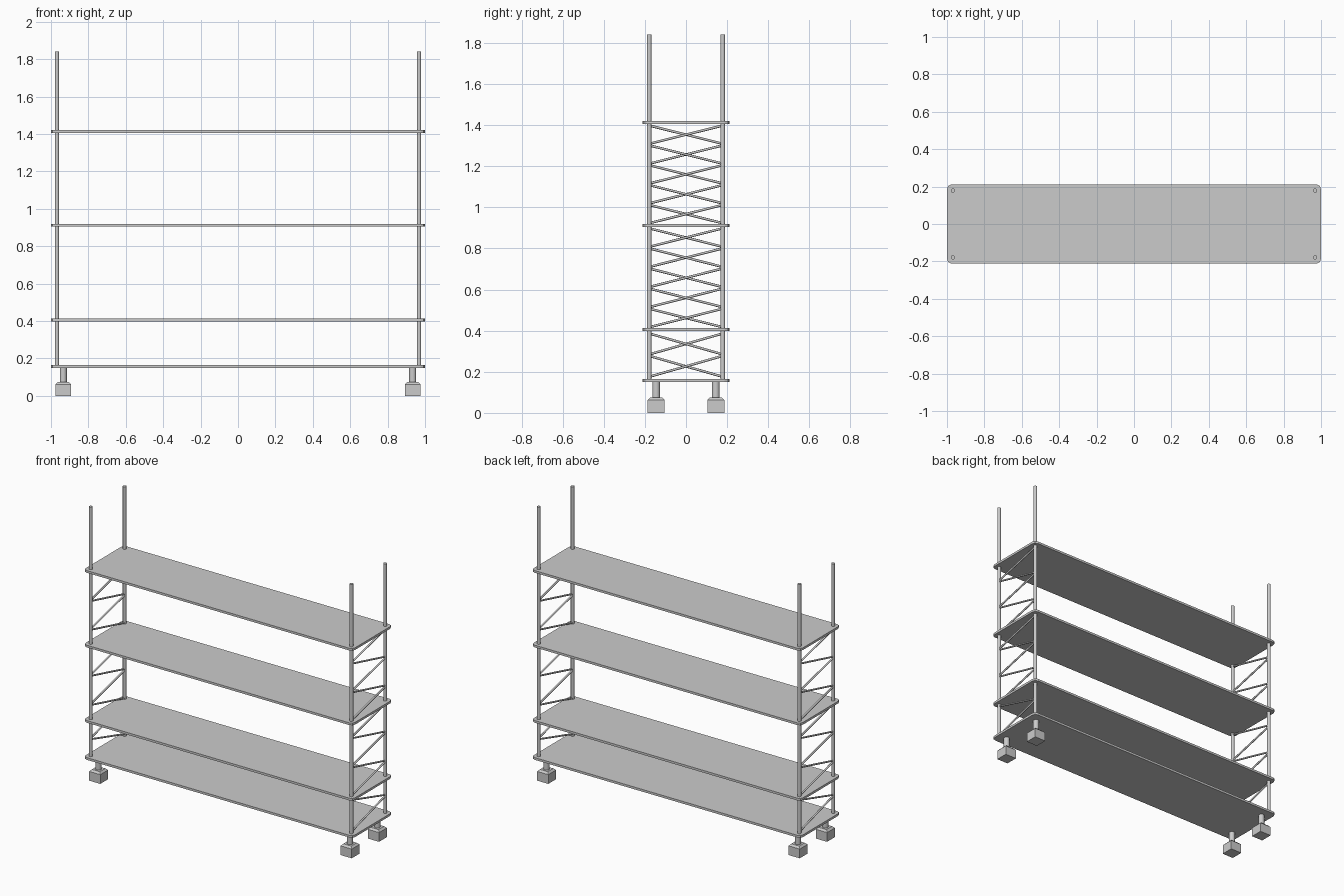
import bpy, bmesh, math
from mathutils import Vector

if "Cube" in bpy.data.objects:
    bpy.data.objects.remove(bpy.data.objects["Cube"])


def make_object(name, bm):
    bmesh.ops.recalc_face_normals(bm, faces=bm.faces)
    mesh = bpy.data.meshes.new(name)
    bm.to_mesh(mesh)
    bm.free()
    obj = bpy.data.objects.new(name, mesh)
    bpy.context.collection.objects.link(obj)
    return obj


def add_rod(bm, a, b, radius, sides):
    a, b = Vector(a), Vector(b)
    d = b - a
    made = bmesh.ops.create_cone(bm, cap_ends=True, segments=sides,
                                 radius1=radius, radius2=radius, depth=d.length)
    rot = Vector((0, 0, 1)).rotation_difference(d).to_matrix()
    for v in made["verts"]:
        v.co = rot @ v.co + (a + b) / 2
    for f in {f for v in made["verts"] for f in v.link_faces}:
        f.smooth = len(f.verts) == 4


def rod(name, a, b, radius, sides=12):
    bm = bmesh.new()
    add_rod(bm, a, b, radius, sides)
    return make_object(name, bm)


# Shelves: thin boards with slightly rounded corners
for i, z in enumerate((0.157, 0.406, 0.912, 1.413)):
    bm = bmesh.new()
    bmesh.ops.create_cube(bm, size=1)
    for v in bm.verts:
        v.co = (v.co.x * 2, v.co.y * 0.424, v.co.z * 0.015 + z)
    upright = [e for e in bm.edges if abs(e.verts[0].co.z - e.verts[1].co.z) > 0.01]
    bmesh.ops.bevel(bm, geom=upright, offset=0.025, segments=2,
                    profile=0.5, affect='EDGES')
    make_object(f"shelf_{i + 1}", bm)

for sx in (-1, 1):
    side = "right" if sx > 0 else "left"
    for sy in (-1, 1):
        place = f"{'back' if sy > 0 else 'front'}_{side}"
        # Tall corner post
        rod(f"post_{place}", (sx * 0.968, sy * 0.179, 0.155),
            (sx * 0.968, sy * 0.179, 1.84), 0.0115)
        # Leg stem
        x, y = sx * 0.934, sy * 0.145
        rod(f"leg_stem_{place}", (x, y, 0.07), (x, y, 0.155), 0.019)
        # Square foot block with a chamfered top
        bm = bmesh.new()
        bmesh.ops.create_cube(bm, size=1)
        for v in bm.verts:
            v.co = (x + v.co.x * 0.083, y + v.co.y * 0.083, (v.co.z + 0.5) * 0.074)
        top = [e for e in bm.edges if all(v.co.z > 0.05 for v in e.verts)]
        bmesh.ops.bevel(bm, geom=top, offset=0.012, segments=1, affect='EDGES')
        make_object(f"foot_{place}", bm)

    # Zigzag end braces: (top, bottom, rods, side where the top rod starts)
    bm = bmesh.new()
    for top, bottom, count, start in ((1.402, 0.919, 5, 1), (0.902, 0.413, 5, 1),
                                      (0.39, 0.172, 2, -1)):
        step = (top - bottom) / count
        for k in range(count):
            y = start * sx * (-1) ** k * 0.174
            z0 = top - k * step - 0.005
            z1 = top - (k + 1) * step + 0.005
            add_rod(bm, (sx * 0.968, y, z0), (sx * 0.968, -y, z1), 0.006, 8)
    make_object(f"end_braces_{side}", bm)
